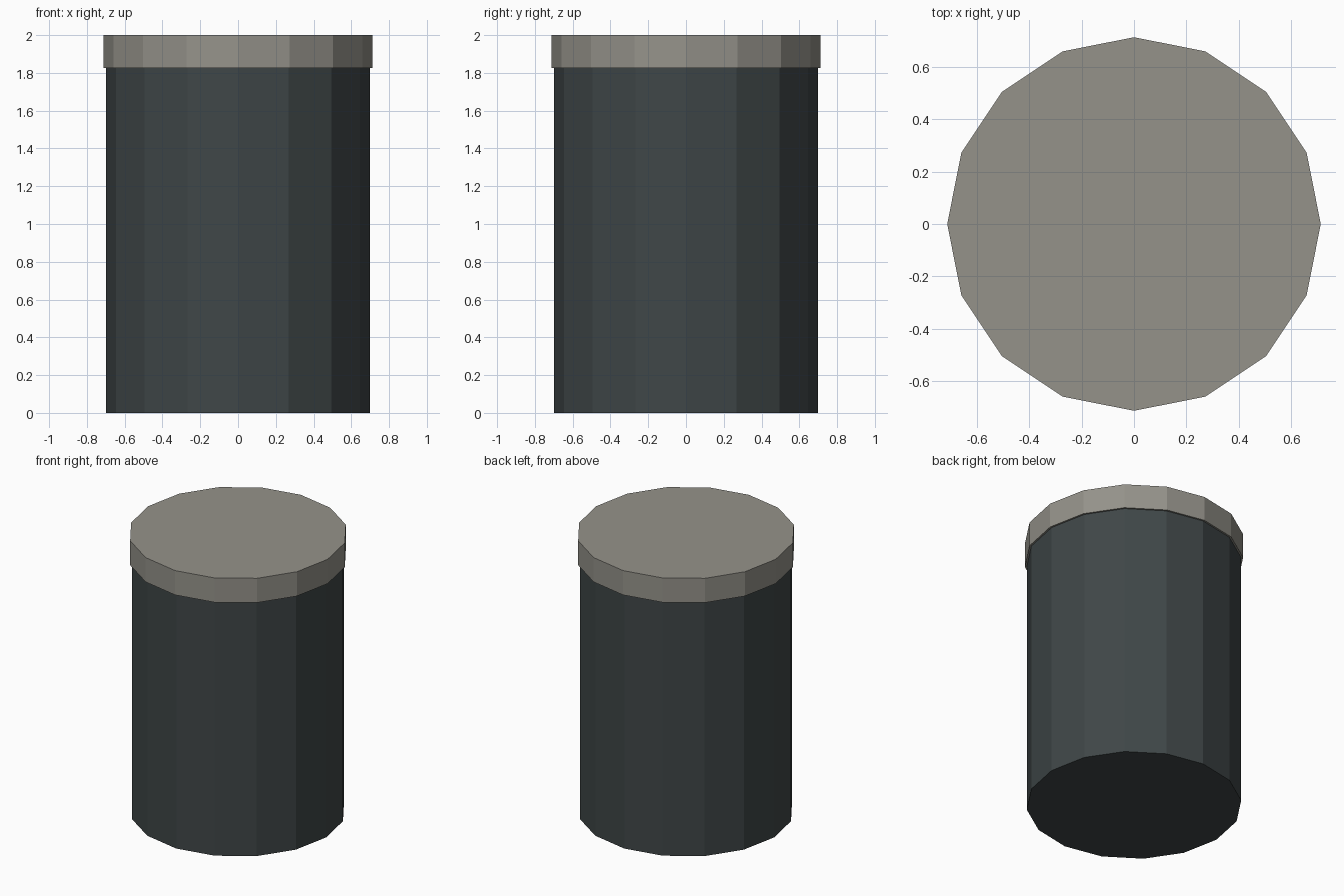
import bpy

if "Cube" in bpy.data.objects:
    bpy.data.objects.remove(bpy.data.objects["Cube"])


def drum(name, radius, z0, z1, color):
    bpy.ops.mesh.primitive_cylinder_add(
        vertices=16, radius=radius, depth=z1 - z0, location=(0, 0, (z0 + z1) / 2))
    obj = bpy.context.object
    obj.name = name
    mat = bpy.data.materials.new(name + "_paint")
    mat.diffuse_color = (*color, 1)
    mat.use_nodes = True
    mat.node_tree.nodes["Principled BSDF"].inputs["Base Color"].default_value = mat.diffuse_color
    obj.data.materials.append(mat)
    return obj


# Dark 16-sided container body
drum("body", 0.70, 0.0, 1.825, (0.05, 0.062, 0.064))

# Slightly wider pale lid
drum("lid", 0.7125, 1.825, 2.0, (0.30, 0.29, 0.255))
